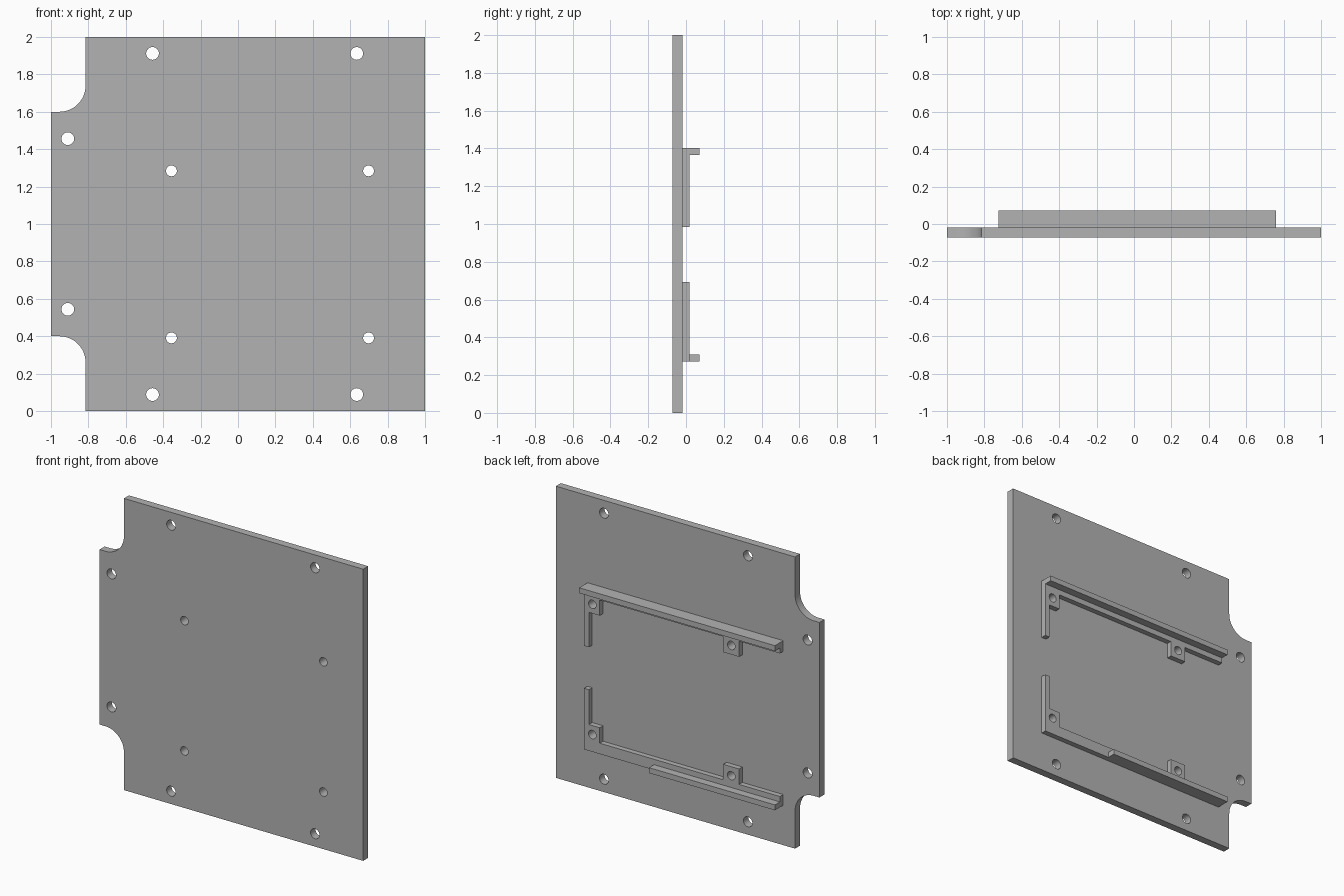
import bpy, bmesh, math
from mathutils import Vector

old = bpy.data.objects.get("Cube")
if old:
    bpy.data.objects.remove(old)

grey = bpy.data.materials.new("plain grey")
grey.use_nodes = True
grey.diffuse_color = (0.45, 0.45, 0.45, 1)
grey.node_tree.nodes["Principled BSDF"].inputs["Base Color"].default_value = grey.diffuse_color

# Depth layers, from front to back
FRONT, BACK, STEP, LIP = -0.072, -0.018, 0.018, 0.072
BRACKET_MID = 0.8375


def prism(name, outlines, y0, y1):
    """Extrude closed x-z outlines from y0 to y1 as one object."""
    bm = bmesh.new()
    for outline in outlines:
        face = bm.faces.new([bm.verts.new((x, y0, z)) for x, z in outline])
        out = bmesh.ops.extrude_face_region(bm, geom=[face])
        moved = [g for g in out["geom"] if isinstance(g, bmesh.types.BMVert)]
        bmesh.ops.translate(bm, verts=moved, vec=Vector((0, y1 - y0, 0)))
    bmesh.ops.recalc_face_normals(bm, faces=bm.faces)
    mesh = bpy.data.meshes.new(name)
    bm.to_mesh(mesh)
    bm.free()
    mesh.materials.append(grey)
    obj = bpy.data.objects.new(name, mesh)
    bpy.context.collection.objects.link(obj)
    return obj


def arc(x, z, r, start, end, n):
    angles = [math.radians(start + (end - start) * i / n) for i in range(n + 1)]
    return [(x + r * math.cos(a), z + r * math.sin(a)) for a in angles]


def circle(x, z, r):
    return arc(x, z, r, 0, 360, 32)[:-1]


def rect(x0, x1, z0, z1):
    return [(x0, z0), (x1, z0), (x1, z1), (x0, z1)]


def flip(outline, mid):
    return [(x, 2 * mid - z) for x, z in reversed(outline)]


# Plate outline: right side with two filleted corner notches
notch = [(-1, 1.6)] + arc(-0.955, 1.74, 0.14, -90, 0, 16) + [(-0.815, 2)]
outline = [(1, 0), (1, 2)] + notch[::-1] + flip(notch, 1)[::-1]
plate = prism("plate", [outline], FRONT, BACK)

# Bracket outline: strip with a leg and two drilled tabs
TOP, STRIP, TAB = 1.402, 1.328, 1.222
bracket = [(0.76, TOP), (0.76, 0.983), (0.724, 0.983), (0.724, TAB),
           (0.642, TAB), (0.642, STRIP), (-0.295, STRIP), (-0.295, TAB),
           (-0.415, TAB), (-0.415, STRIP), (-0.725, STRIP), (-0.725, TOP)]
upper = prism("upper_bracket", [bracket], BACK, STEP)
lower = prism("lower_bracket", [flip(bracket, BRACKET_MID)], BACK, STEP)

# Lips along the outer edges of the brackets
prism("upper_lip", [rect(-0.725, 0.76, 1.365, TOP)], STEP, LIP)
prism("lower_lip", [flip(rect(-0.725, 0.23, 1.365, TOP), BRACKET_MID)], STEP, LIP)

# Drilled holes: edge fixings and tab holes
holes = []
for x, z in [(-0.457, 1.912), (0.635, 1.912), (-0.91, 1.456)]:
    holes += [circle(x, z, 0.034), circle(x, 2 - z, 0.034)]
for x in (-0.356, 0.698):
    holes += [circle(x, 1.284, 0.029), circle(x, 2 * BRACKET_MID - 1.284, 0.029)]
drill = prism("hole_cutter", holes, -0.2, 0.2)
drill.hide_render = True

for part in (plate, upper, lower):
    mod = part.modifiers.new("holes", 'BOOLEAN')
    mod.operation = 'DIFFERENCE'
    mod.solver = 'EXACT'
    mod.object = drill
    bpy.context.view_layer.objects.active = part
    bpy.ops.object.modifier_apply(modifier=mod.name)
bpy.data.objects.remove(drill)

# Smooth the round walls, keep the corners sharp
bpy.ops.object.select_all(action='DESELECT')
for part in (plate, upper, lower):
    part.select_set(True)
bpy.ops.object.shade_smooth_by_angle(angle=math.radians(30))
